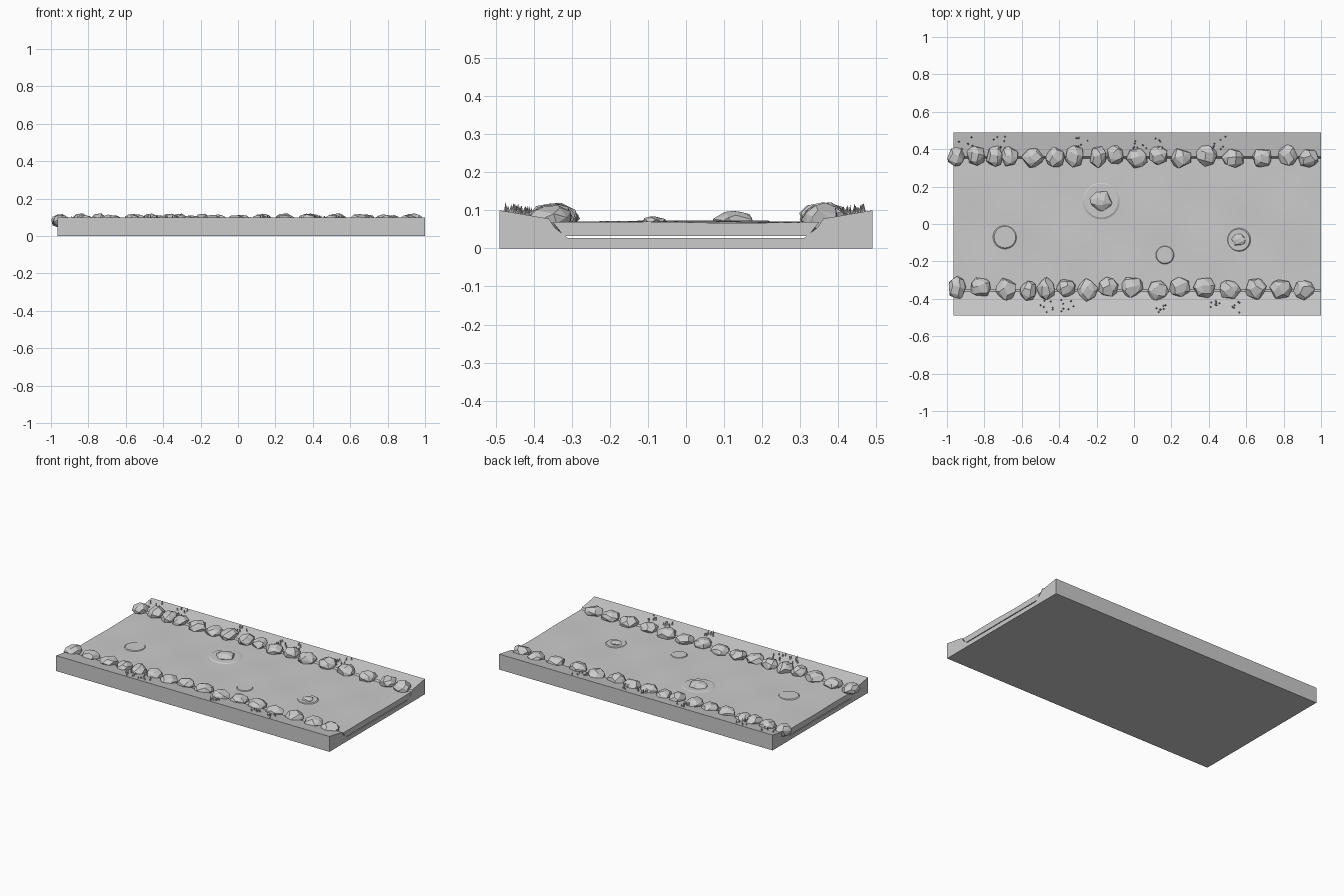
import bpy, bmesh, math, random
from mathutils import Vector

random.seed(7)
cube = bpy.data.objects.get("Cube")
if cube:
    bpy.data.objects.remove(cube, do_unlink=True)

grey = bpy.data.materials.new("stone_grey")
grey.use_nodes = True
grey.diffuse_color = (0.6, 0.6, 0.6, 1)
grey.node_tree.nodes["Principled BSDF"].inputs["Base Color"].default_value = (0.6, 0.6, 0.6, 1)

X0, X1, W = -0.965, 1.0, 0.49


def finish(bm, name, smooth=False):
    bmesh.ops.recalc_face_normals(bm, faces=bm.faces)
    for f in bm.faces:
        f.smooth = smooth
    mesh = bpy.data.meshes.new(name)
    bm.to_mesh(mesh)
    bm.free()
    mesh.materials.append(grey)
    obj = bpy.data.objects.new(name, mesh)
    bpy.context.collection.objects.link(obj)
    return obj


def bank_height(y):
    return 0.078 + 0.022 * max(0, abs(y) - 0.36) / 0.13


# Ground block: mirrored channel profile swept along the river
half = [(W, 0), (W, 0.1), (0.36, 0.078), (0.345, 0.055), (0.31, 0.027)]
profile = half + [(-y, z) for y, z in reversed(half)]
bm = bmesh.new()
end = bm.faces.new([bm.verts.new((X0, y, z)) for y, z in profile])
out = bmesh.ops.extrude_face_region(bm, geom=[end])
bmesh.ops.translate(bm, vec=(X1 - X0, 0, 0),
                    verts=[v for v in out["geom"] if isinstance(v, bmesh.types.BMVert)])
finish(bm, "ground_block")


# Water: thick rippled slab with a thin gap above the bed
def water_height(x, y):
    ripple = 0.0025 * math.sin(9 * x + 3 * math.sin(4 * y)) + 0.0015 * math.sin(17 * x - 5 * y)
    return 0.069 + ripple * (1 - (y / 0.35) ** 2)


bm = bmesh.new()
bmesh.ops.create_grid(bm, x_segments=60, y_segments=20, size=1)
top = bm.faces[:]
for v in bm.verts:
    v.co.x = X0 + (v.co.x + 1) / 2 * (X1 - X0)
    v.co.y *= 0.35
    v.co.z = water_height(v.co.x, v.co.y)
out = bmesh.ops.extrude_face_region(bm, geom=top, use_keep_orig=True)
for v in out["geom"]:
    if isinstance(v, bmesh.types.BMVert):
        v.co.z = 0.032
        v.co.y *= 0.32 / 0.35
water = finish(bm, "water")
bpy.context.view_layer.objects.active = water
water.select_set(True)
bpy.ops.object.shade_smooth_by_angle(angle=math.radians(35))
water.select_set(False)


# Boulders: squashed convex hulls with chipped facets
def boulder(name, x, y, z, rx, ry, rz, count=22, smooth=False):
    bm = bmesh.new()
    turn = random.uniform(0, math.pi)
    for i in range(count):
        h = 1 - 2 * (i + 0.5) / count
        a = turn + i * 2.4 + random.uniform(-0.35, 0.35)
        r = math.sqrt(1 - h * h) * random.uniform(0.92, 1.1)
        bm.verts.new((x + rx * r * math.cos(a), y + ry * r * math.sin(a), z + rz * h))
    out = bmesh.ops.convex_hull(bm, input=bm.verts)
    loose = [v for v in out["geom_interior"] if isinstance(v, bmesh.types.BMVert)]
    bmesh.ops.delete(bm, geom=loose, context="VERTS")
    bmesh.ops.dissolve_limit(bm, angle_limit=math.radians(14), verts=bm.verts, edges=bm.edges)
    finish(bm, name, smooth)


rear_x = [-0.95, -0.845, -0.745, -0.665, -0.54, -0.42, -0.315, -0.19, -0.1,
          0.015, 0.13, 0.25, 0.39, 0.53, 0.685, 0.825, 0.935]
front_x = [-0.945, -0.82, -0.68, -0.565, -0.47, -0.365, -0.25, -0.14, -0.01,
           0.125, 0.245, 0.375, 0.51, 0.65, 0.785, 0.91]
for side, xs, line in (("rear", rear_x, 0.363), ("front", front_x, -0.348)):
    for i, x in enumerate(xs):
        gap = min(abs(x - o) for o in xs if o != x)
        rx = min(0.058, max(0.046, gap * 0.5))
        if i == 0:
            rx = 0.05
        boulder(f"{side}_bank_rock_{i + 1}", x, line + random.uniform(-0.012, 0.012), 0.08,
                rx, random.uniform(0.052, 0.062), random.uniform(0.031, 0.043))

# Ripple discs and the stones that break the surface
ripples = [(-0.175, 0.125, 0.1, 0.06, 0.028), (-0.69, -0.07, 0.064, 0, 0),
           (0.165, -0.165, 0.05, 0, 0), (0.56, -0.085, 0.064, 0.036, 0.013)]
for i, (x, y, r, stone, rise) in enumerate(ripples):
    bm = bmesh.new()
    bmesh.ops.create_cone(bm, segments=32, radius1=r, radius2=r * 0.9, depth=0.005, cap_ends=True)
    bmesh.ops.translate(bm, vec=(x, y, water_height(x, y) + 0.0015), verts=bm.verts)
    finish(bm, f"ripple_{i + 1}")
    if stone:
        boulder(f"river_stone_{i + 1}", x, y, 0.071, stone, stone * 0.9, rise, 40)

# Grass tufts: clusters of tiny leaning blades
rear_tufts = [-0.9, -0.71, -0.28, 0.03, 0.15, 0.46]
front_tufts = [-0.47, -0.36, 0.16, 0.42, 0.53]
for side, xs, line in (("rear", rear_tufts, 0.435), ("front", front_tufts, -0.44)):
    bm = bmesh.new()
    for x in xs:
        for _ in range(7):
            p = Vector((x + random.uniform(-0.04, 0.04), line + random.uniform(-0.035, 0.035), 0))
            height = random.uniform(0.018, 0.028)
            p.z = bank_height(p.y) - 0.003
            ring = [bm.verts.new(p + Vector((0.006 * math.cos(a), 0.006 * math.sin(a), 0)))
                    for a in (0, math.tau / 4, math.tau / 2, math.tau * 3 / 4)]
            tip = bm.verts.new(p + Vector((random.uniform(-0.005, 0.005),
                                           random.uniform(-0.005, 0.005), height)))
            bm.faces.new(ring)
            for k in range(4):
                bm.faces.new((ring[k], ring[(k + 1) % 4], tip))
    finish(bm, f"{side}_grass_tufts")
